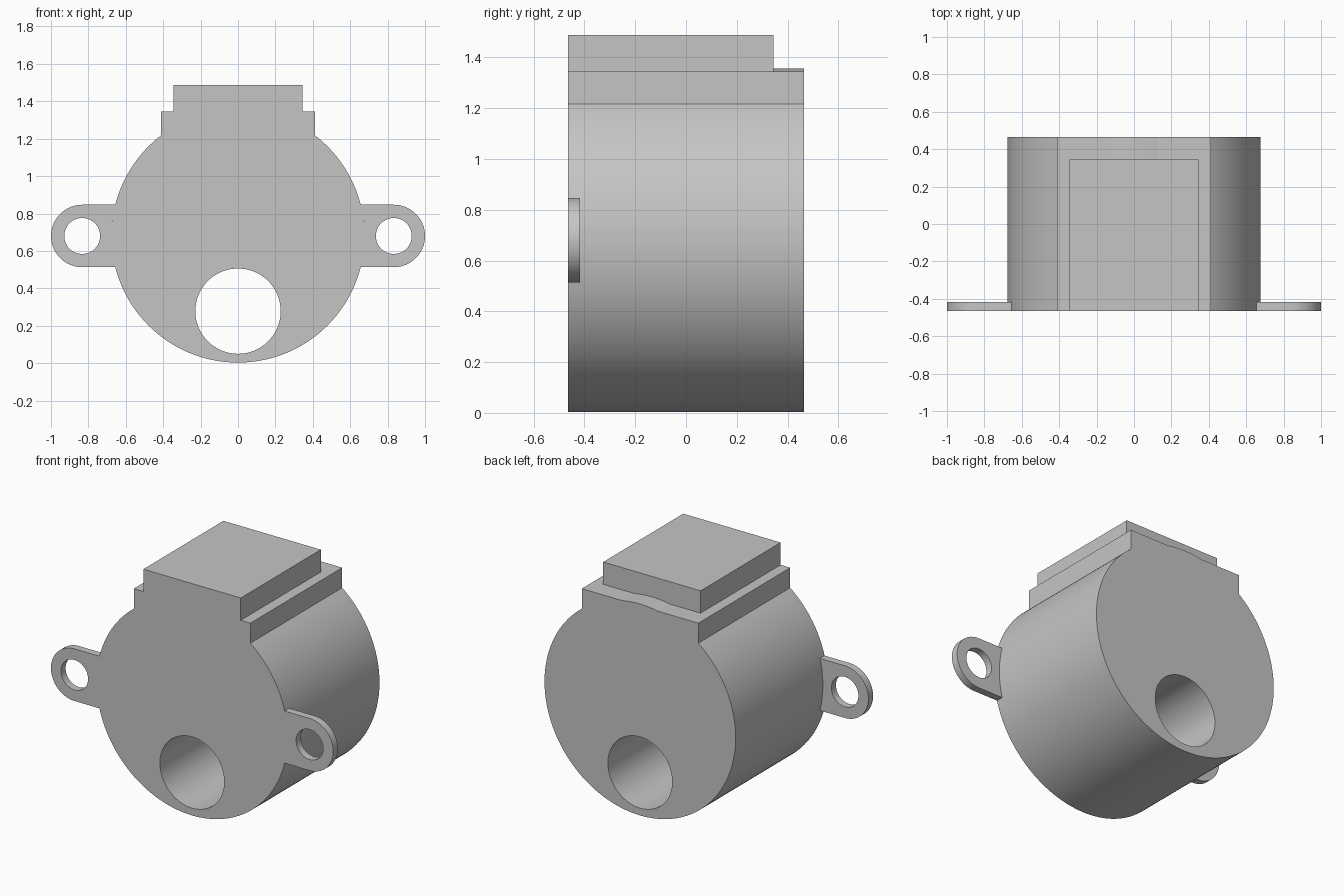
import bpy
import bmesh
from math import acos, asin, cos, pi, radians, sin, sqrt

cube = bpy.data.objects.get("Cube")
if cube:
    bpy.data.objects.remove(cube, do_unlink=True)

grey = bpy.data.materials.new("light grey")
grey.use_nodes = True
colour = (0.56, 0.56, 0.56, 1)
grey.diffuse_color = colour
grey.node_tree.nodes["Principled BSDF"].inputs["Base Color"].default_value = colour

FRONT, BACK = -0.465, 0.465
MID_Z, RADIUS = 0.68, 0.677


def arc(cx, cz, r, start, end, steps):
    """Points along an arc in the x-z plane, both ends included."""
    angles = [start + (end - start) * i / steps for i in range(steps + 1)]
    return [(cx + r * cos(a), cz + r * sin(a)) for a in angles]


def circle(cx, cz, r, steps=72):
    return arc(cx, cz, r, 0, 2 * pi, steps)[:-1]


def extrude_profile(name, loops, y0, y1):
    """Fill an outline with its holes and extrude it from y0 to y1."""
    bm = bmesh.new()
    for loop in loops:
        verts = [bm.verts.new((x, y0, z)) for x, z in loop]
        for a, b in zip(verts, verts[1:] + verts[:1]):
            bm.edges.new((a, b))
    bmesh.ops.triangle_fill(bm, edges=bm.edges[:], use_beauty=True)
    solid = bmesh.ops.extrude_face_region(bm, geom=bm.faces[:], use_keep_orig=True)
    moved = [g for g in solid["geom"] if isinstance(g, bmesh.types.BMVert)]
    bmesh.ops.translate(bm, verts=moved, vec=(0, y1 - y0, 0))
    bmesh.ops.recalc_face_normals(bm, faces=bm.faces[:])
    # Smooth round walls, crisp rims and corners
    for face in bm.faces:
        face.smooth = True
    for edge in bm.edges:
        edge.smooth = edge.calc_face_angle(0) < radians(9)
    mesh = bpy.data.meshes.new(name)
    bm.to_mesh(mesh)
    bm.free()
    mesh.materials.append(grey)
    obj = bpy.data.objects.new(name, mesh)
    bpy.context.collection.objects.link(obj)
    return obj


# Round housing with square shoulders; its crown rises just above the ledge
shoulder_x, ledge_z = 0.413, 1.345
corner = acos(shoulder_x / RADIUS)
crown = asin((ledge_z - MID_Z) / RADIUS)
outline = arc(0, MID_Z, RADIUS, corner, -pi - corner, 128)
outline += [(-shoulder_x, ledge_z)]
outline += arc(0, MID_Z, RADIUS, pi - crown, crown, 12)
outline += [(shoulder_x, ledge_z)]
shaft_hole = circle(0, 0.278, 0.228, 96)
extrude_profile("housing", [outline, shaft_hole], FRONT, BACK)

# Raised terminal block on the shoulders
pad = [(-0.345, ledge_z), (0.345, ledge_z), (0.345, 1.488), (-0.345, 1.488)]
extrude_profile("top_block", [pad], FRONT, 0.345)

# Mounting ears, whose inner edge follows the housing
ear_x, ear_r = 0.833, 0.167
root = asin(ear_r / RADIUS)
for name, side in (("left_ear", 1), ("right_ear", -1)):
    ear = arc(ear_x, MID_Z, ear_r, -pi / 2, pi / 2, 36)
    ear += arc(0, MID_Z, RADIUS, root, -root, 16)
    hole = circle(ear_x, MID_Z, 0.096)
    loops = [[(side * x, z) for x, z in loop] for loop in (ear, hole)]
    extrude_profile(name, loops, FRONT, -0.418)
